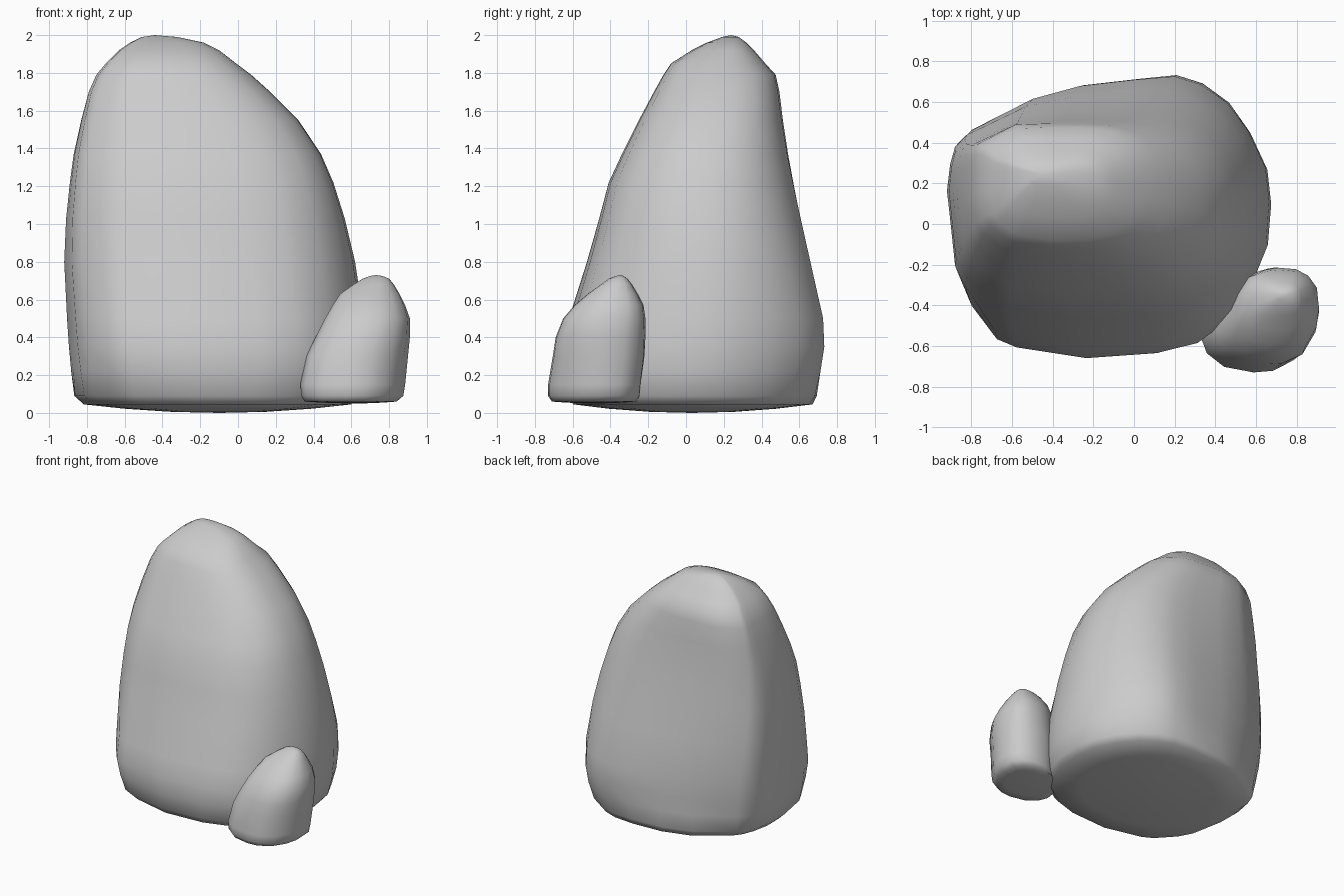
import bpy, bmesh, math

if "Cube" in bpy.data.objects:
    bpy.data.objects.remove(bpy.data.objects["Cube"])


def superellipse(a, p):
    c, s = math.cos(a), math.sin(a)
    r = (abs(c) ** p + abs(s) ** p) ** (-1 / p)
    return r * c, r * s


def mix(a, b, k):
    return a[0] + (b[0] - a[0]) * k, a[1] + (b[1] - a[1]) * k


def rock(name, outline, rows, blend_z, round_z, box, corner, bottom, top):
    """Loft a plan outline through rows of (z, xmin, xmax, ymin, ymax)."""
    xs, ys = [p[0] for p in outline], [p[1] for p in outline]
    norm = [(2 * (x - min(xs)) / (max(xs) - min(xs)) - 1,
             2 * (y - min(ys)) / (max(ys) - min(ys)) - 1) for x, y in outline]
    bm = bmesh.new()
    rings = []
    for z, x0, x1, y0, y1 in rows:
        # rounder section at the foot, box with a crisper back left corner above
        t = min(1, z / blend_z)
        low = 0.8 * max(0, 1 - z / round_z)
        ring = []
        for p in norm:
            a = math.atan2(p[1], p[0])
            c = max(0, math.cos(a - math.radians(145)))
            q = mix(p, superellipse(a, box + corner * c * c), t ** (1 + c))
            q = mix(q, superellipse(a, 2.2), low)
            ring.append(bm.verts.new(((x0 + x1) / 2 + q[0] * (x1 - x0) / 2,
                                      (y0 + y1) / 2 + q[1] * (y1 - y0) / 2, z)))
        rings.append(ring)
    # shallow domed base
    n = len(norm)
    base = rings[0]
    for f in (0.7, 0.35):
        z = bottom[2] + (rows[0][0] - bottom[2]) * f * f
        rings.insert(0, [bm.verts.new((*mix(bottom, v.co, f), z)) for v in base])
    for a, b in zip(rings, rings[1:]):
        for i in range(n):
            j = (i + 1) % n
            bm.faces.new((a[i], a[j], b[j], b[i]))
    for ring, tip in ((rings[0], bottom), (rings[-1], top)):
        c = bm.verts.new(tip)
        for i in range(n):
            bm.faces.new((ring[i], ring[(i + 1) % n], c))
    bmesh.ops.recalc_face_normals(bm, faces=bm.faces)
    me = bpy.data.meshes.new(name)
    bm.to_mesh(me)
    bm.free()
    ob = bpy.data.objects.new(name, me)
    bpy.context.collection.objects.link(ob)
    bpy.ops.object.select_all(action='DESELECT')
    ob.select_set(True)
    bpy.context.view_layer.objects.active = ob
    bpy.ops.object.shade_smooth_by_angle(angle=math.radians(60))
    return ob


# tall boulder
rock("large_rock",
     [(-.87, .40), (-.80, .46), (-.5, .61), (-.27, .68), (0, .715), (.2, .74),
      (.33, .70), (.46, .60), (.56, .45), (.65, .27), (.67, .10), (.65, -.10),
      (.57, -.27), (.47, -.45), (.30, -.58), (.10, -.63), (-.25, -.66),
      (-.60, -.61), (-.70, -.57), (-.82, -.40), (-.87, -.28), (-.90, 0),
      (-.92, .15), (-.90, .30)],
     [(.045, -.82, .60, -.60, .68),
      (.09, -.87, .64, -.635, .705),
      (.22, -.885, .67, -.66, .725),
      (.35, -.895, .675, -.66, .735),
      (.5, -.905, .665, -.62, .73),
      (.8, -.92, .62, -.525, .665),
      (1.03, -.91, .565, -.46, .615),
      (1.22, -.89, .505, -.41, .575),
      (1.37, -.87, .44, -.34, .545),
      (1.55, -.83, .32, -.25, .515),
      (1.70, -.79, .17, -.17, .495),
      (1.79, -.75, .07, -.12, .475),
      (1.85, -.70, -.01, -.08, .42),
      (1.92, -.63, -.10, .03, .36),
      (1.96, -.57, -.18, .11, .32),
      (1.99, -.51, -.32, .19, .28)],
     1.7, .35, 2.7, 2.2, (-.1, .03, 0), (-.44, .24, 2.0))

# small stone leaning against the front right
rock("small_rock",
     [(.33, -.55), (.36, -.63), (.45, -.70), (.60, -.73), (.70, -.72),
      (.80, -.66), (.87, -.55), (.91, -.45), (.91, -.32), (.85, -.25),
      (.77, -.21), (.65, -.21), (.57, -.24), (.48, -.31), (.40, -.39), (.35, -.47)],
     [(.06, .35, .84, -.71, -.26),
      (.09, .335, .875, -.73, -.245),
      (.15, .33, .885, -.73, -.24),
      (.3, .36, .90, -.705, -.22),
      (.4, .41, .91, -.69, -.215),
      (.5, .46, .91, -.65, -.215),
      (.57, .50, .885, -.59, -.225),
      (.63, .54, .855, -.52, -.255),
      (.68, .61, .825, -.45, -.285),
      (.71, .66, .80, -.41, -.31),
      (.725, .70, .765, -.37, -.33)],
     .7, .1, 2.8, .8, (.62, -.48, .05), (.73, -.35, .73))
